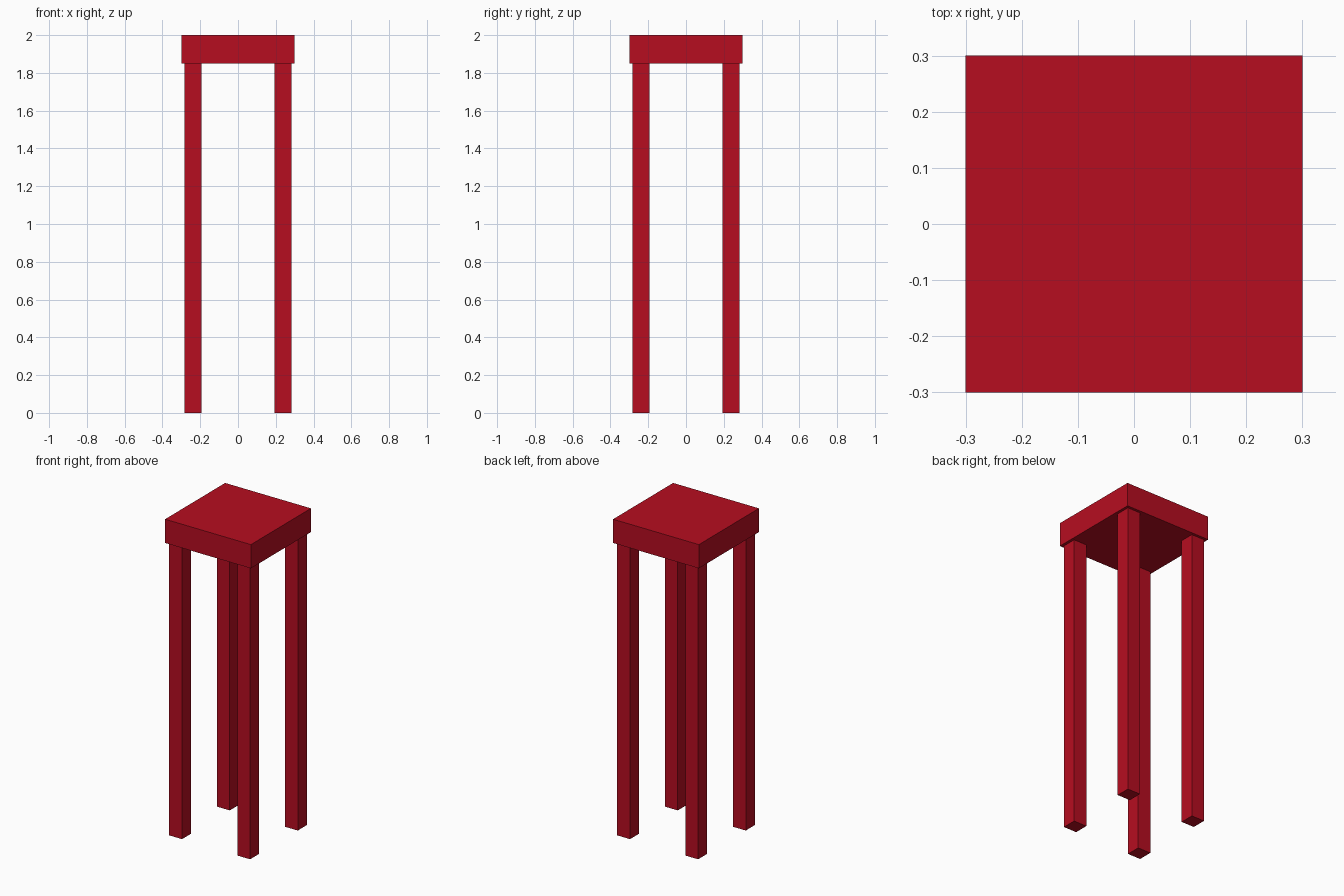
import bpy

cube = bpy.data.objects.get("Cube")
if cube:
    bpy.data.objects.remove(cube, do_unlink=True)

# Single red paint
RED = (0.47, 0.004, 0.0144, 1.0)
red = bpy.data.materials.new("red_paint")
red.use_nodes = True
red.diffuse_color = RED
bsdf = next(n for n in red.node_tree.nodes if n.type == 'BSDF_PRINCIPLED')
bsdf.inputs["Base Color"].default_value = RED


def box(name, x, y, z_low, z_high, width):
    """Square-section box between two heights."""
    bpy.ops.mesh.primitive_cube_add(size=1, location=(x, y, (z_low + z_high) / 2))
    obj = bpy.context.object
    obj.name = name
    obj.scale = (width, width, z_high - z_low)
    bpy.ops.object.transform_apply(location=False, rotation=False, scale=True)
    obj.data.materials.append(red)
    return obj


SEAT_WIDTH, SEAT_BOTTOM, HEIGHT = 0.60, 1.85, 2.0
LEG_WIDTH, LEG_OFFSET = 0.09, 0.238

# Seat slab
box("seat", 0, 0, SEAT_BOTTOM, HEIGHT, SEAT_WIDTH)

# Four legs, slightly inset from the seat edge
for depth, sy in (("front", -1), ("back", 1)):
    for side, sx in (("left", 1), ("right", -1)):
        box(f"{depth}_{side}_leg", sx * LEG_OFFSET, sy * LEG_OFFSET,
            0, SEAT_BOTTOM, LEG_WIDTH)
